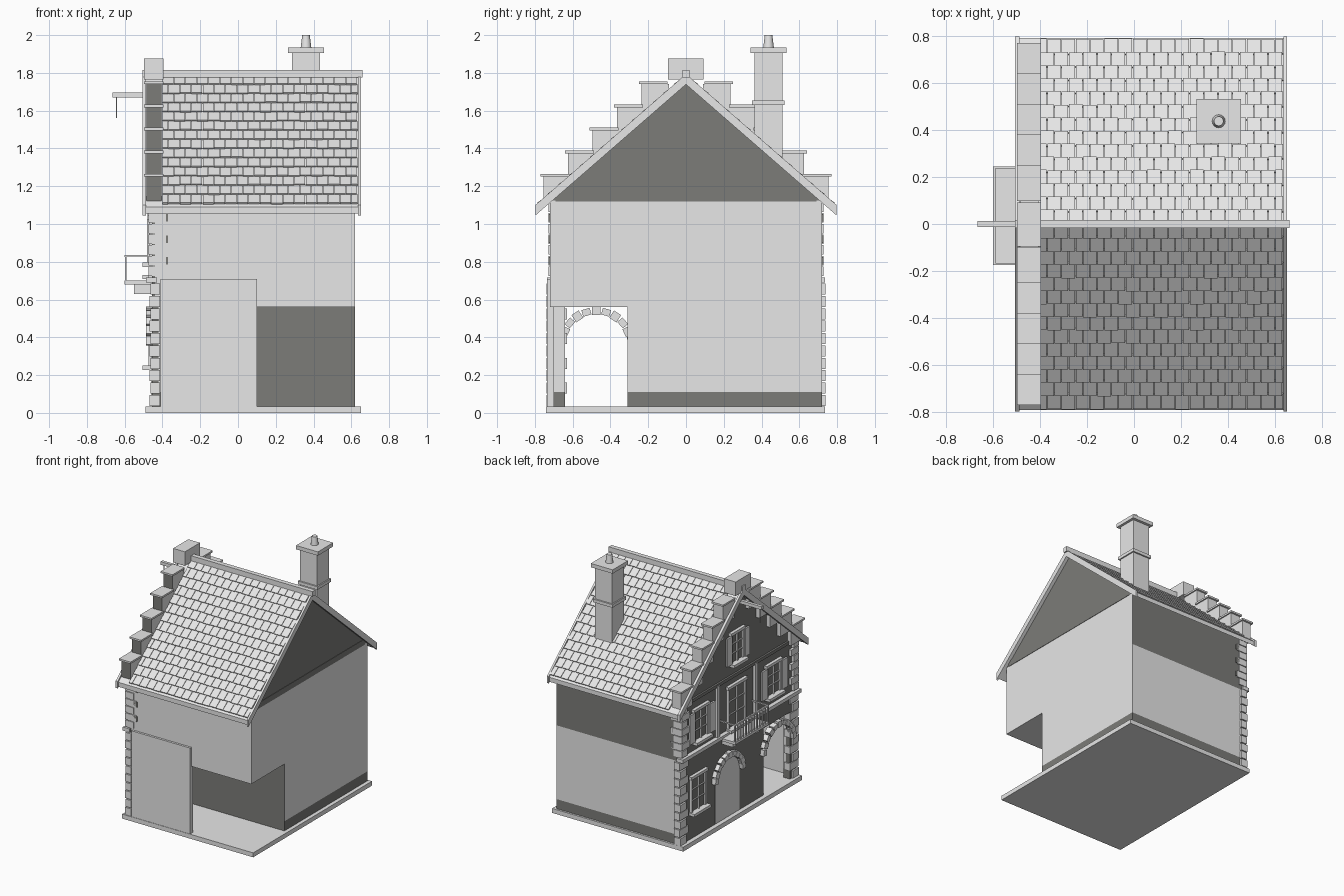
import bpy, bmesh, math, random
from mathutils import Matrix, Vector

random.seed(4)
cube = bpy.data.objects.get("Cube")
if cube:
    bpy.data.objects.remove(cube, do_unlink=True)


def material(name, rgb):
    m = bpy.data.materials.new(name)
    m.use_nodes = True
    m.diffuse_color = (*rgb, 1)
    m.node_tree.nodes["Principled BSDF"].inputs["Base Color"].default_value = (*rgb, 1)
    return m


MATS = [material("light_grey", (0.8, 0.8, 0.8)), material("dark_grey", (0.2, 0.2, 0.19))]
LIGHT, DARK = 0, 1


class Part:
    """Collects simple solids into one named object."""

    def __init__(self, name):
        self.name, self.bm = name, bmesh.new()

    def solid(self, matrix, mat=LIGHT, dark_if=None):
        verts = bmesh.ops.create_cube(self.bm, size=1, matrix=matrix)["verts"]
        for f in {f for v in verts for f in v.link_faces}:
            f.normal_update()
            f.material_index = DARK if dark_if and dark_if(f.normal) else mat
        return self

    def box(self, x, y, z, mat=LIGHT, dark_if=None):
        mid = Vector([sum(r) / 2 for r in (x, y, z)])
        size = [r[1] - r[0] for r in (x, y, z)]
        return self.solid(Matrix.Translation(mid) @ Matrix.Diagonal((*size, 1)), mat, dark_if)

    def prism(self, profile, x, mat=LIGHT):
        rings = [[self.bm.verts.new((px, y, z)) for y, z in profile] for px in x]
        faces = [self.bm.faces.new(r) for r in rings]
        n = len(profile)
        for i in range(n):
            j = (i + 1) % n
            faces.append(self.bm.faces.new((rings[0][i], rings[0][j], rings[1][j], rings[1][i])))
        for f in faces:
            f.material_index = mat
        bmesh.ops.recalc_face_normals(self.bm, faces=faces)
        return self

    def done(self):
        me = bpy.data.meshes.new(self.name)
        self.bm.to_mesh(me)
        self.bm.free()
        for m in MATS:
            me.materials.append(m)
        ob = bpy.data.objects.new(self.name, me)
        bpy.context.collection.objects.link(ob)
        return ob


WX = (-0.44, 0.62)      # wall extent along x
FACE = -0.455           # street facade plane
SLOPE = 0.87
RIDGE = 1.79

# Ground slab
Part("base_slab").box((-0.49, 0.65), (-0.74, 0.735), (0, 0.035)).done()

# Walls: closed ground floor beside an open passage, full upper floor
front_dark = lambda n: n.y < -0.5 or n.x < -0.5
back_dark = lambda n: n.y > 0.5 or n.x < -0.5
Part("plinth").box(WX, (-0.31, 0.72), (0.035, 0.11), DARK).done()
Part("ground_floor").box(WX, (-0.31, 0.72), (0.11, 0.56), LIGHT, front_dark).done()
Part("floor_band").box(WX, (-0.72, 0.72), (0.56, 0.69)).done()
Part("upper_floor").box(WX, (-0.72, 0.72), (0.69, 1.125), LIGHT, back_dark).done()
Part("passage_wall").box((-0.41, 0.10), (-0.737, -0.70), (0.035, 0.71)).done()

# Dark gables with a thin ledge at the back end
gable = Part("gable")
gable.prism([(-0.72, 1.12), (0.72, 1.12), (0, 1.75)], (FACE, 0.62), DARK)
gable.box((0.60, 0.623), (-0.69, 0.69), (1.12, 1.165), DARK).done()

# Street facade skin, leaving the passage open
facade = Part("facade")
for y, z in (((-0.31, 0.72), (0.035, 0.56)), ((-0.72, -0.64), (0.035, 0.56)),
             ((-0.72, 0.72), (0.56, 1.125))):
    facade.box((FACE, -0.42), y, z, DARK)
facade.done()
Part("passage_pier").box((-0.42, -0.40), (-0.72, -0.64), (0.11, 0.56)).box(
    (-0.42, -0.40), (-0.72, -0.64), (0.035, 0.11), DARK).done()

# Roof slabs, barge boards and ridge
roof, barge = Part("roof"), Part("barge_boards")
for s in (-1, 1):
    def strip(top, thick, reach):
        low = top - SLOPE * reach
        return [(0, top), (s * reach, low), (s * reach, low - thick), (0, top - thick)]
    roof.prism(strip(RIDGE - 0.012, 0.035, 0.79), (-0.495, 0.64))
    for x in ((-0.505, -0.487), (0.635, 0.65)):
        barge.prism(strip(RIDGE + 0.004, 0.055, 0.798), x)
roof.done()
barge.done()
Part("ridge_cap").box((-0.505, 0.66), (-0.018, 0.018), (1.775, 1.815)).done()

# Overlapping roof tiles
tiles = Part("roof_tiles")
ROWS, COLS = 14, 17
pitch = math.atan(SLOPE)
row_len = 0.78 / math.cos(pitch) / ROWS
tile_w = 1.03 / COLS
for s in (-1, 1):
    for r in range(ROWS):
        y = 0.78 * (r + 0.5) / ROWS
        shift = (r % 2) * tile_w / 2
        for c in range(COLS + r % 2):
            x0 = max(-0.40, -0.40 + c * tile_w - shift)
            x1 = min(0.635, -0.40 + (c + 1) * tile_w - shift)
            loc = Vector(((x0 + x1) / 2, s * y, RIDGE - 0.004 - SLOPE * y))
            turn = Matrix.Rotation(-s * (pitch - 0.10), 4, "X")
            size = (x1 - x0 - 0.003, row_len * random.uniform(1.0, 1.1), 0.01, 1)
            tiles.solid(Matrix.Translation(loc) @ turn @ Matrix.Diagonal(size))
tiles.done()

# Stepped parapet over the street gable
steps, caps = Part("parapet_steps"), Part("parapet_caps")
for s in (-1, 1):
    for i in range(5):
        y, top = 0.11 + 0.13 * i, 1.74 - 0.122 * i
        steps.box((-0.485, -0.405), sorted((s * (y - 0.02), s * (y + 0.125))), (top - 0.15, top),
                  LIGHT, lambda n: n.y < -0.5)
        caps.box((-0.497, -0.395), sorted((s * (y - 0.012), s * (y + 0.14))), (top, top + 0.014))
steps.done()
caps.done()
Part("parapet_top").box((-0.497, -0.395), (-0.095, 0.092), (1.765, 1.875)).done()

# Chimney
chimney = Part("chimney")
chimney.box((0.285, 0.435), (0.362, 0.51), (1.30, 1.905))
chimney.box((0.275, 0.445), (0.35, 0.522), (1.63, 1.655))
chimney.box((0.265, 0.455), (0.342, 0.532), (1.905, 1.935)).done()
bpy.ops.mesh.primitive_cone_add(vertices=16, radius1=0.028, radius2=0.02, depth=0.065,
                                location=(0.36, 0.437, 1.9675))
pot = bpy.context.object
pot.name = "chimney_pot"
pot.data.materials.append(MATS[LIGHT])
bpy.ops.object.shade_smooth_by_angle()

# Corner stones, alternating long and short
quoins = Part("corner_stones")
for s in (-1, 1):
    for i in range(10):
        z, odd = 0.037 + 0.0655 * i, i % 2
        quoins.box((-0.468 + 0.006 * odd, -0.412), sorted((s * 0.738, s * (0.66 - 0.03 * odd))),
                   (z, z + 0.058))
    for i in range(7):
        z, odd = 0.725 + 0.0565 * i, i % 2
        quoins.box((-0.475, -0.40 + 0.02 * odd), sorted((s * 0.727, s * (0.66 - 0.03 * odd))),
                   (z, z + 0.05))
        if odd:
            quoins.box((-0.40, -0.37), sorted((s * 0.727, s * 0.70)), (z + 0.005, z + 0.045), DARK)
quoins.done()

# String course and timber posts
trim = Part("facade_trim")
trim.box((-0.488, -0.43), (-0.735, 0.735), (0.69, 0.718))
trim.box((-0.47, -0.44), (-0.70, 0.70), (1.11, 1.135), DARK)
for y in (0.27, -0.20):
    trim.box((-0.475, -0.44), (y - 0.015, y + 0.015), (0.718, 1.12))
trim.done()

# Stone arches over the passage and the door
arches = Part("arch_stones")
for cy, r, cz in ((-0.475, 0.185, 0.355), (0.14, 0.17, 0.36)):
    for k in range(11):
        a = math.pi * (k + 0.5) / 11
        loc = (-0.465, cy + r * math.cos(a), cz + r * math.sin(a))
        turn = Matrix.Rotation(a, 4, "X")
        arches.solid(Matrix.Translation(loc) @ turn @
                     Matrix.Diagonal((0.045, 0.036 + 0.01 * (k % 2), 0.045, 1)))
arches.done()

# Arched door
door = [(0.14 + 0.148 * math.cos(math.pi * k / 12), 0.36 + 0.148 * math.sin(math.pi * k / 12))
        for k in range(13)]
Part("door").prism(door + [(-0.008, 0.04), (0.288, 0.04)], (-0.46, -0.45)).done()


# Windows with glazing bars, sill, lintel and shutters
def window(name, y, z, w, h, shutters=True):
    p = Part(name)
    x = FACE
    p.box((x - 0.005, x), (y - w / 2, y + w / 2), (z - h / 2, z + h / 2), DARK)
    for s in (-1, 0, 1):
        e, t = y + s * w / 2, 0.009 if s else 0.004
        p.box((x - 0.018, x), (e - t, e + t), (z - h / 2, z + h / 2))
    for k in range(1, 3):
        bar = z - h / 2 + h * k / 3
        p.box((x - 0.014, x), (y - w / 2, y + w / 2), (bar - 0.004, bar + 0.004))
    p.box((x - 0.025, x), (y - w / 2 - 0.02, y + w / 2 + 0.02), (z + h / 2, z + h / 2 + 0.022))
    p.box((x - 0.05, x), (y - w / 2 - 0.02, y + w / 2 + 0.02), (z - h / 2 - 0.022, z - h / 2))
    if shutters:
        for s in (-1, 1):
            hinge = y + s * (w / 2 + 0.01)
            p.box((x - 0.026, x - 0.012), sorted((hinge, hinge + s * w * 0.42)),
                  (z - h / 2, z + h / 2))
    p.done()


window("attic_window", 0.03, 1.34, 0.14, 0.22)
window("upper_window_left", 0.48, 0.91, 0.16, 0.23)
window("upper_window_right", -0.42, 0.91, 0.16, 0.23)
window("balcony_door", 0.035, 0.885, 0.20, 0.31, False)
window("ground_window", 0.51, 0.38, 0.17, 0.26, False)

# Balcony with brackets and railing
balcony = Part("balcony")
balcony.box((-0.60, FACE), (-0.175, 0.245), (0.68, 0.70))
for y in (-0.11, 0.18):
    balcony.box((-0.55, FACE), (y - 0.02, y + 0.02), (0.63, 0.68))
balcony.box((-0.60, -0.588), (-0.175, 0.245), (0.825, 0.837))
for y in (-0.17, 0.24):
    balcony.box((-0.60, FACE), (y - 0.005, y + 0.005), (0.827, 0.837))
for i in range(13):
    y = -0.17 + 0.41 * i / 12
    balcony.box((-0.598, -0.59), (y - 0.004, y + 0.004), (0.70, 0.825))
balcony.done()

# Hoist beam and rope under the ridge
Part("hoist_beam").box((-0.665, -0.42), (-0.012, 0.012), (1.67, 1.695)).done()
Part("hoist_rope").box((-0.647, -0.64), (-0.004, 0.004), (1.56, 1.67)).done()
